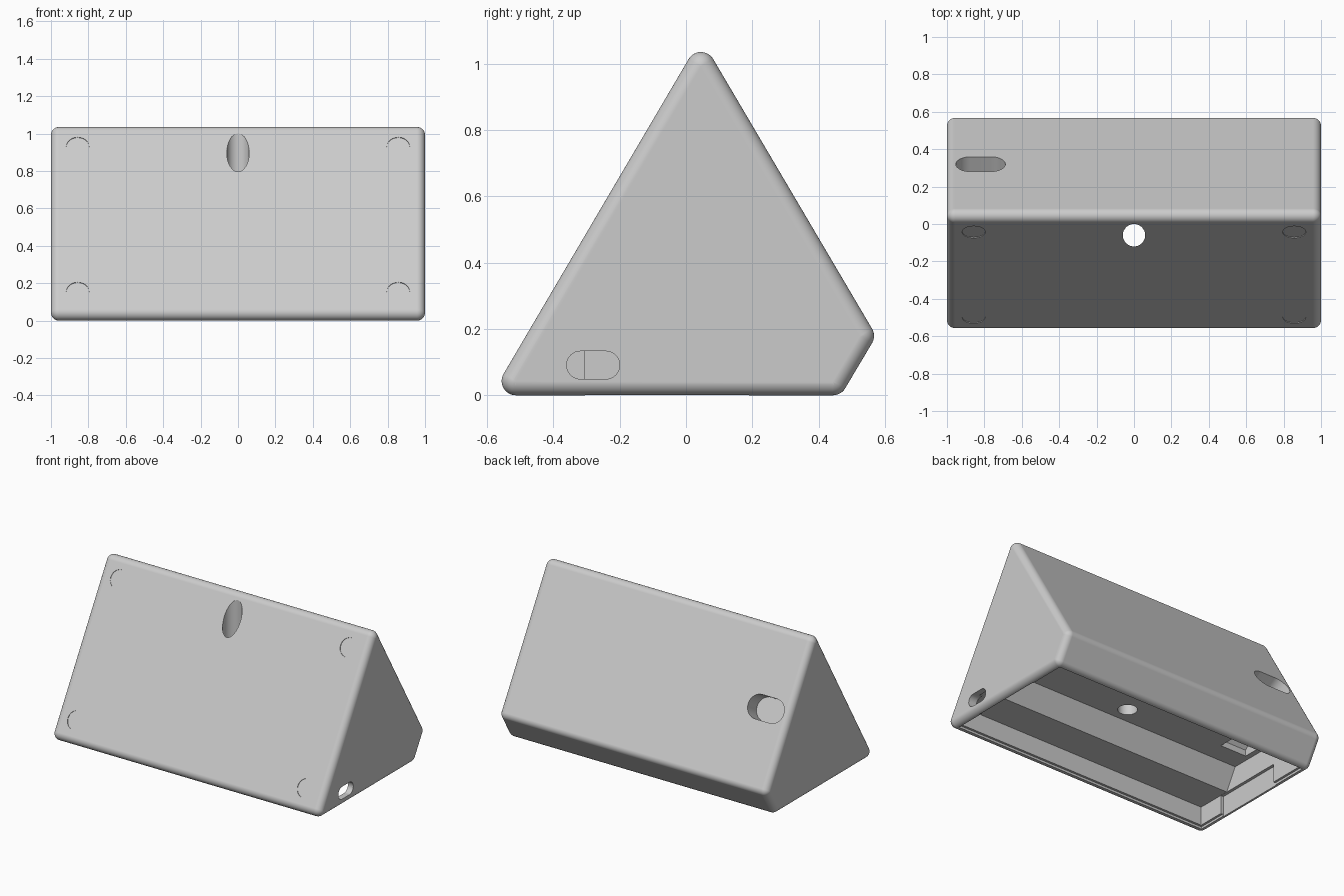
import bpy, bmesh, math
from mathutils import Matrix, Vector

cube = bpy.data.objects.get("Cube")
if cube:
    bpy.data.objects.remove(cube, do_unlink=True)

grey = bpy.data.materials.new("light grey plastic")
grey.use_nodes = True
COLOUR = (0.6, 0.6, 0.6, 1)
grey.diffuse_color = COLOUR
grey.node_tree.nodes["Principled BSDF"].inputs["Base Color"].default_value = COLOUR


def make_object(name, bm):
    bmesh.ops.recalc_face_normals(bm, faces=bm.faces)
    mesh = bpy.data.meshes.new(name)
    bm.to_mesh(mesh)
    bm.free()
    mesh.materials.append(grey)
    obj = bpy.data.objects.new(name, mesh)
    bpy.context.collection.objects.link(obj)
    return obj


def prism(name, outline, direction, matrix=Matrix()):
    """Closed outline of 3D points, swept along a direction."""
    bm = bmesh.new()
    face = bm.faces.new([bm.verts.new(matrix @ Vector(p)) for p in outline])
    swept = bmesh.ops.extrude_face_region(bm, geom=[face])["geom"]
    verts = [v for v in swept if isinstance(v, bmesh.types.BMVert)]
    bmesh.ops.translate(bm, verts=verts, vec=matrix.to_3x3() @ Vector(direction))
    return make_object(name, bm)


def side_prism(name, outline, x0, x1):
    return prism(name, [(x0, y, z) for y, z in outline], (x1 - x0, 0, 0))


def box(name, x0, x1, y0, y1, z0, z1):
    return side_prism(name, [(y0, z0), (y1, z0), (y1, z1), (y0, z1)], x0, x1)


def slot(name, length, width, depth, matrix):
    """Stadium-shaped plug centred on the matrix; equal sides give a circle."""
    r, points, steps = width / 2, [], 16
    for side in (1, -1):
        if length == width:
            angles = [math.pi * i / steps for i in range(steps)]
        else:
            angles = [math.pi * i / steps for i in range(steps + 1)]
        for a in angles:
            a -= math.pi / 2
            points.append((side * ((length - width) / 2 + r * math.cos(a)),
                           side * r * math.sin(a), -depth / 2))
    return prism(name, points, (0, 0, depth), matrix)


# Rounded wedge body: hull around a ball at every corner
R = 0.043
corners = [(-0.513, R), (0.443, R), (0.524, 0.179), (0.045, 0.992)]
bm = bmesh.new()
for x in (-1 + R, 1 - R):
    for y, z in corners:
        place = Matrix.Translation((x, y, z)) @ Matrix.Rotation(math.pi / 2, 4, "Y")
        bmesh.ops.create_uvsphere(bm, u_segments=36, v_segments=18, radius=R, matrix=place)
hull = bmesh.ops.convex_hull(bm, input=bm.verts)
loose = {g for g in hull["geom_interior"] + hull["geom_unused"]
         if isinstance(g, bmesh.types.BMVert)}
bmesh.ops.delete(bm, geom=list(loose), context="VERTS")
bmesh.ops.dissolve_limit(bm, angle_limit=math.radians(0.5), verts=bm.verts, edges=bm.edges)
body = make_object("wedge_body", bm)

cutters = []

# Stepped cavity open underneath, with a lid rebate and recessed end walls
cavity = [(-0.49, -0.1), (-0.49, 0.14), (-0.25, 0.14), (-0.17, 0.28), (0.43, 0.28), (0.43, -0.1)]
cutters.append(side_prism("cavity", cavity, -0.94, 0.94))
cutters.append(box("lid_rebate", -0.955, 0.955, -0.505, 0.442, -0.1, 0.015))
for side in (-1, 1):
    cutters.append(box("end_recess", side * 0.9, side * 0.96, -0.305, 0.19, -0.05, 0.139))

# Vertical round hole behind the top edge
cutters.append(slot("through_hole", 0.12, 0.12, 2.4, Matrix.Translation((0, -0.06, 0.5))))

# Cable slot in the left end
across = Matrix(((0, 0, 1), (1, 0, 0), (0, 1, 0))).to_4x4()
cutters.append(slot("end_slot", 0.16, 0.084, 0.2,
                    Matrix.Translation((1, -0.28, 0.091)) @ across))

# Back port with a shaft leading down to the cavity
TILT = math.atan(1.7)
back = Matrix.Translation((-0.82, 0.32, 0.61)) @ Matrix.Rotation(-TILT, 4, "X")
cutters.append(slot("back_port", 0.265, 0.155, 0.22, back))
shaft = [(0.18, 0.58), (0.26, 0.47), (0.16, 0.2), (-0.03, 0.2), (-0.03, 0.32)]
cutters.append(side_prism("port_shaft", shaft, -0.905, -0.71))

# Four very shallow round marks on the front face
for x in (-0.857, 0.857):
    for y in (-0.043, -0.499):
        front = Matrix.Translation((x, y, 1 + 1.7 * y)) @ Matrix.Rotation(TILT, 4, "X")
        cutters.append(slot("front_mark", 0.124, 0.124, 0.008, front))

bpy.context.view_layer.objects.active = body
for cutter in cutters:
    cutter.hide_render = True
    mod = body.modifiers.new("cut", "BOOLEAN")
    mod.operation, mod.solver, mod.object = "DIFFERENCE", "EXACT", cutter
    bpy.ops.object.modifier_apply(modifier=mod.name)
    bpy.data.objects.remove(cutter, do_unlink=True)

# Smooth rounded edges, flat large faces
bpy.ops.object.select_all(action="DESELECT")
body.select_set(True)
bpy.ops.object.shade_smooth_by_angle(angle=math.radians(30))
weighted = body.modifiers.new("flat_faces", "WEIGHTED_NORMAL")
weighted.keep_sharp = True
